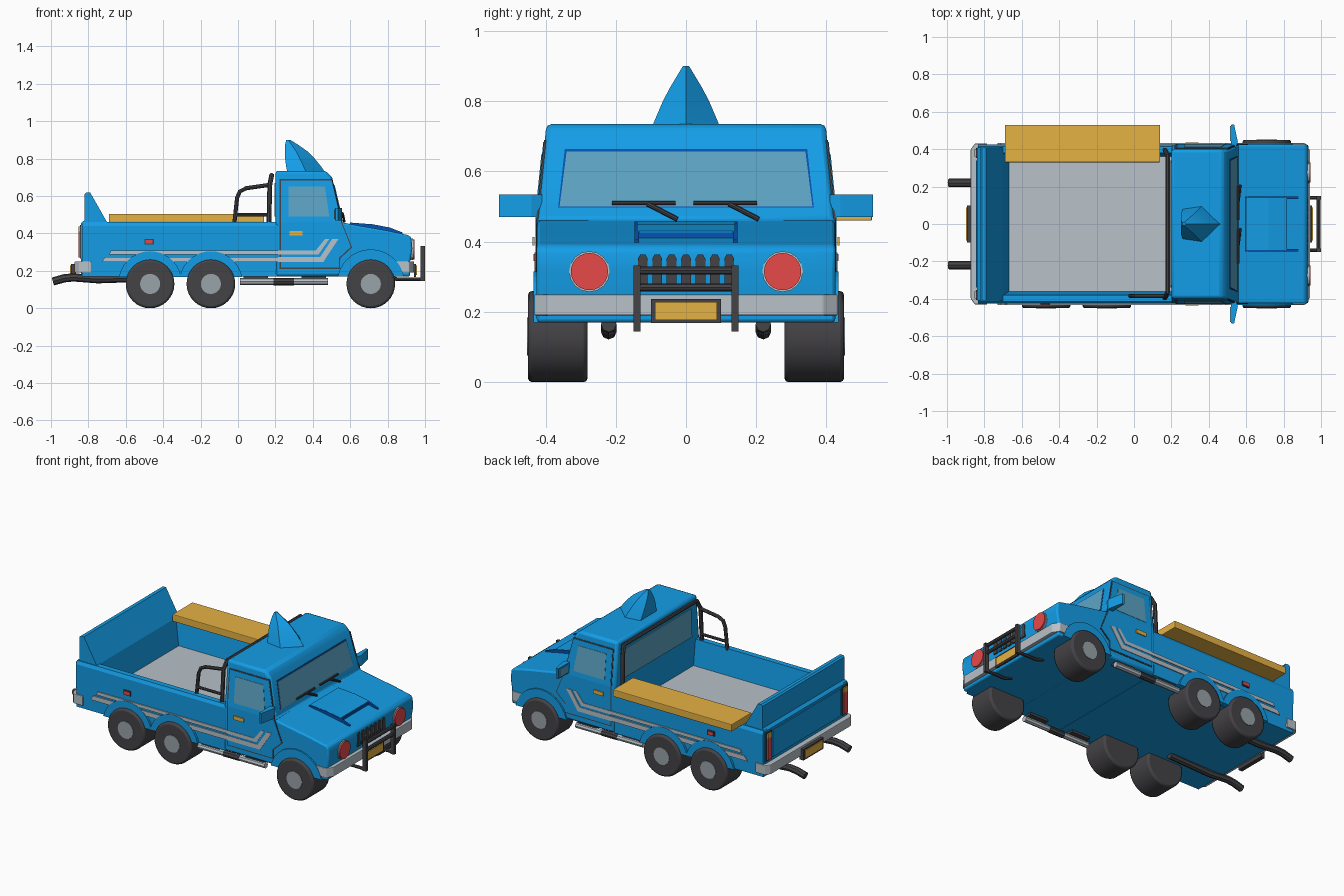
import bpy, bmesh, math
from mathutils import Vector, Matrix

if "Cube" in bpy.data.objects:
    bpy.data.objects.remove(bpy.data.objects["Cube"])


def material(name, r, g, b):
    lin = lambda c: ((c / 255 + 0.055) / 1.055) ** 2.4
    m = bpy.data.materials.new(name)
    m.diffuse_color = (lin(r), lin(g), lin(b), 1)
    m.use_nodes = True
    m.node_tree.nodes["Principled BSDF"].inputs["Base Color"].default_value = m.diffuse_color
    return m


BLUE = material("body_blue", 20, 161, 236)
NAVY = material("deep_blue", 5, 84, 180)
GRAY = material("light_gray", 184, 193, 200)
GOLD = material("gold", 230, 178, 68)
RED = material("lamp_red", 232, 74, 74)
DARK = material("rubber_dark", 68, 66, 70)
HUB = material("hub_gray", 152, 163, 168)
GLASS = material("glass", 92, 164, 196)


def finish(name, bm, mat, mirror=False, bevel=0, smooth=False):
    bmesh.ops.recalc_face_normals(bm, faces=bm.faces)
    me = bpy.data.meshes.new(name)
    bm.to_mesh(me)
    bm.free()
    me.materials.append(mat)
    ob = bpy.data.objects.new(name, me)
    bpy.context.collection.objects.link(ob)
    if smooth:
        bpy.context.view_layer.objects.active = ob
        ob.select_set(True)
        bpy.ops.object.shade_smooth_by_angle(angle=math.radians(35))
        ob.select_set(False)
    if bevel:
        b = ob.modifiers.new("bevel", 'BEVEL')
        b.width, b.segments, b.limit_method = bevel, 2, 'ANGLE'
    if mirror:
        m = ob.modifiers.new("mirror", 'MIRROR')
        m.use_axis = (False, True, False)
    return ob


def side_y(z):  # half width of the cab at a height
    return 0.425 - max(0, z - 0.46) * 0.1


def solid(pts, shift):
    bm = bmesh.new()
    f = bm.faces.new([bm.verts.new(p) for p in pts])
    r = bmesh.ops.extrude_face_region(bm, geom=[f])
    bmesh.ops.translate(bm, vec=shift, verts=[v for v in r["geom"] if isinstance(v, bmesh.types.BMVert)])
    return bm


def prism_y(name, pts, y0, y1, mat, taper=False, **kw):  # (x, z) outline along y
    bm = solid([(x, y0, z) for x, z in pts], (0, y1 - y0, 0))
    if taper:
        bmesh.ops.bisect_plane(bm, geom=bm.verts[:] + bm.edges[:] + bm.faces[:],
                               plane_co=(0, 0, 0.46), plane_no=(0, 0, 1))
        for v in bm.verts:
            v.co.y *= side_y(v.co.z) / 0.425
    return finish(name, bm, mat, **kw)


def prism_x(name, pts, x0, x1, mat, **kw):  # (y, z) outline along x
    return finish(name, solid([(x0, y, z) for y, z in pts], (x1 - x0, 0, 0)), mat, **kw)


def prism_z(name, pts, z0, z1, mat, **kw):  # (x, y) outline along z
    return finish(name, solid([(x, y, z0) for x, y in pts], (0, 0, z1 - z0)), mat, **kw)


def box(name, x0, x1, y0, y1, z0, z1, mat, **kw):
    return prism_z(name, [(x0, y0), (x1, y0), (x1, y1), (x0, y1)], z0, z1, mat, **kw)


def decal(name, pts, off, mat):  # thin plate on both flanks
    y = 0.425 + off
    return prism_y(name, pts, y - 0.006, y, mat, taper=True, mirror=True)


def disc(name, c, r, depth, axis, mat, n=32, **kw):
    bm = bmesh.new()
    bmesh.ops.create_cone(bm, cap_ends=True, segments=n, radius1=r, radius2=r, depth=depth,
                          matrix=Matrix.Translation(c) @ Matrix.Rotation(math.pi / 2, 4, axis))
    return finish(name, bm, mat, **kw)


def tube(name, path, r, mat, mirror=False):
    cu = bpy.data.curves.new(name, 'CURVE')
    cu.dimensions, cu.bevel_depth, cu.bevel_resolution, cu.use_fill_caps = '3D', r, 2, True
    sp = cu.splines.new('POLY')
    sp.points.add(len(path) - 1)
    for p, co in zip(sp.points, path):
        p.co = (*co, 1)
    tmp = bpy.data.objects.new(name + "_curve", cu)
    bpy.context.collection.objects.link(tmp)
    me = bpy.data.meshes.new_from_object(tmp.evaluated_get(bpy.context.evaluated_depsgraph_get()))
    bpy.data.objects.remove(tmp)
    bm = bmesh.new()
    bm.from_mesh(me)
    return finish(name, bm, mat, mirror=mirror, smooth=True)


# Cargo bed: U section, floor, tailgate with raised spoiler
prism_x("cargo_bed", [(-0.42, 0.17), (0.42, 0.17), (0.425, 0.44), (0.415, 0.46), (0.38, 0.46), (0.36, 0.295),
                      (-0.36, 0.295), (-0.38, 0.46), (-0.415, 0.46), (-0.425, 0.44)], -0.835, 0.21, BLUE)
box("bed_floor", -0.68, 0.2, -0.362, 0.362, 0.29, 0.30, GRAY)
prism_y("tailgate", [(-0.84, 0.18), (-0.84, 0.455), (-0.822, 0.47), (-0.822, 0.61), (-0.812, 0.618), (-0.79, 0.618),
                     (-0.70, 0.46), (-0.665, 0.29)], -0.41, 0.41, BLUE)
box("tailgate_panel", -0.846, -0.836, -0.34, 0.34, 0.27, 0.44, BLUE)
box("bench", -0.69, 0.14, 0.33, 0.53, 0.46, 0.505, GOLD, bevel=0.004)

# Cab and hood
prism_y("cab", [(0.2, 0.17), (0.2, 0.735), (0.47, 0.735), (0.503, 0.70), (0.56, 0.46), (0.56, 0.17)],
        -0.425, 0.425, BLUE, taper=True, bevel=0.015, smooth=True)
prism_y("hood", [(0.54, 0.17), (0.54, 0.463), (0.60, 0.45), (0.80, 0.415), (0.915, 0.39), (0.927, 0.375),
                 (0.932, 0.32), (0.92, 0.25), (0.92, 0.17)], -0.425, 0.425, BLUE, bevel=0.01, smooth=True)
prism_y("scoop_sides", [(0.59, 0.44), (0.60, 0.457), (0.72, 0.448), (0.815, 0.43), (0.88, 0.405), (0.88, 0.39)],
        0.134, 0.146, NAVY, mirror=True)
prism_y("scoop_top", [(0.59, 0.44), (0.60, 0.458), (0.72, 0.449), (0.815, 0.431), (0.815, 0.40)], -0.14, 0.14, BLUE)
box("scoop_opening", 0.81, 0.818, -0.134, 0.134, 0.405, 0.427, NAVY)

# Roof fin: stacked pentagon rings
bm = bmesh.new()
rings = []
for z, xb, xf, w in [(0.72, 0.265, 0.47, 0.1), (0.76, 0.257, 0.443, 0.083), (0.80, 0.252, 0.41, 0.066),
                     (0.84, 0.25, 0.37, 0.045), (0.875, 0.252, 0.32, 0.024), (0.9, 0.258, 0.28, 0.009)]:
    xm = xb + (xf - xb) * 0.5
    rings.append([bm.verts.new((x, y, z)) for x, y in [(xb, 0.85 * w), (xm, w), (xf, 0), (xm, -w), (xb, -0.85 * w)]])
for a, b in zip(rings, rings[1:]):
    for i in range(5):
        bm.faces.new((a[i], a[i - 1], b[i - 1], b[i]))
bm.faces.new(rings[-1])
finish("roof_fin", bm, BLUE, smooth=True)


# Windows
def windscreen(name, hw0, hw1, z0, z1, off, mat):
    wx = lambda z: 0.56 - (z - 0.46) * 0.2375 + off
    return finish(name, solid([(wx(z0), -hw0, z0), (wx(z0), hw0, z0), (wx(z1), hw1, z1), (wx(z1), -hw1, z1)],
                              (-0.006, 0, 0)), mat)


windscreen("windscreen_frame", 0.364, 0.345, 0.498, 0.664, 0.002, NAVY)
windscreen("windscreen", 0.36, 0.34, 0.50, 0.657, 0.004, GLASS)
prism_x("rear_window", [(-0.34, 0.49), (0.34, 0.49), (0.33, 0.67), (-0.33, 0.67)], 0.194, 0.203, GLASS)
door = [(0.222, 0.69), (0.222, 0.21), (0.545, 0.21), (0.545, 0.265), (0.61, 0.325), (0.556, 0.46), (0.503, 0.69)]
decal("door_gap", door, 0.002, DARK)
decal("door", [(0.42 + (x - 0.42) * 0.965, 0.45 + (z - 0.45) * 0.972) for x, z in door], 0.004, BLUE)
win = [(0.27, 0.49), (0.27, 0.65), (0.465, 0.65), (0.488, 0.49)]
decal("side_window", win, 0.006, GLASS)
decal("door_handle", [(0.275, 0.39), (0.345, 0.39), (0.345, 0.414), (0.275, 0.414)], 0.012, GOLD)

# Flank stripes and marker lamps
decal("upper_stripe", [(-0.69, 0.287), (0.43, 0.287), (0.488, 0.37), (0.465, 0.37), (0.415, 0.308), (-0.68, 0.308)],
      0.007, GRAY)
decal("lower_stripe", [(-0.73, 0.246), (0.455, 0.246), (0.537, 0.37), (0.503, 0.37), (0.44, 0.275), (-0.71, 0.275)],
      0.007, GRAY)
decal("marker_frame", [(-0.50, 0.34), (-0.45, 0.34), (-0.45, 0.37), (-0.50, 0.37)], 0.006, DARK)
decal("marker_lamp", [(-0.494, 0.345), (-0.456, 0.345), (-0.456, 0.365), (-0.494, 0.365)], 0.009, RED)

# Wheels with arches
for i, (x, r) in enumerate([(-0.47, 0.17), (-0.145, 0.17), (0.71, 0.18)]):
    arch = [(x + r * math.cos(t * math.pi / 16), 0.135 + r * math.sin(t * math.pi / 16)) for t in range(1, 16)]
    prism_y(f"wheel_arch_{i}", [(x + r, 0.17)] + arch + [(x - r, 0.17)], 0.40, 0.434, BLUE, mirror=True)
    disc(f"tyre_{i}", (x, 0.365, 0.13), 0.13, 0.17, 'X', DARK, bevel=0.012, smooth=True, mirror=True)
    disc(f"hub_{i}", (x, 0.449, 0.13), 0.054, 0.008, 'X', HUB, n=20, mirror=True)

# Bumpers
prism_z("front_bumper", [(0.84, -0.432), (0.915, -0.432), (0.942, -0.39), (0.942, 0.39), (0.915, 0.432),
                         (0.84, 0.432)], 0.19, 0.25, GRAY, bevel=0.004)
prism_z("rear_bumper", [(-0.785, -0.43), (-0.85, -0.43), (-0.873, -0.40), (-0.873, 0.40), (-0.85, 0.43),
                        (-0.785, 0.43)], 0.19, 0.25, GRAY, bevel=0.004)

# Lamps and grille
disc("headlamp_ring", (0.922, 0.275, 0.315), 0.058, 0.025, 'Y', GRAY, n=16, mirror=True)
disc("headlamp", (0.928, 0.275, 0.315), 0.053, 0.03, 'Y', RED, n=24, mirror=True)
for i in range(7):
    y = (i - 3) * 0.041
    prism_x(f"grille_slot_{i}", [(y - 0.014, 0.28), (y + 0.014, 0.28), (y + 0.014, 0.352), (y + 0.007, 0.364),
                                 (y - 0.007, 0.364), (y - 0.014, 0.352)], 0.926, 0.934, DARK)
box("tail_lamp_frame", -0.846, -0.83, 0.352, 0.405, 0.265, 0.445, DARK, mirror=True)
box("tail_lamp", -0.854, -0.84, 0.36, 0.398, 0.272, 0.41, RED, mirror=True)
box("tail_indicator", -0.854, -0.84, 0.36, 0.398, 0.41, 0.438, GOLD, mirror=True)

# Bull bar and number plates
box("bull_bar_post", 0.975, 1.0, 0.13, 0.15, 0.145, 0.333, DARK, mirror=True)
tube("bull_bar_strut", [(0.80, 0.14, 0.172), (0.85, 0.14, 0.155), (0.985, 0.14, 0.155)], 0.01, DARK, mirror=True)
for z in (0.27, 0.318):
    tube("bull_bar_rail", [(0.986, -0.14, z), (0.986, 0.14, z)], 0.011, DARK)
box("front_plate_holder", 0.94, 0.952, -0.1, 0.1, 0.168, 0.237, DARK)
box("front_plate", 0.95, 0.957, -0.088, 0.088, 0.177, 0.228, GOLD)
box("rear_plate_holder", -0.892, -0.865, -0.1, 0.1, 0.168, 0.237, DARK)
box("rear_plate", -0.897, -0.89, -0.088, 0.088, 0.177, 0.228, GOLD)

# Mirrors and wipers
prism_z("mirror", [(0.518, 0.41), (0.545, 0.41), (0.555, 0.44), (0.535, 0.533), (0.52, 0.533)], 0.47, 0.535, BLUE,
        mirror=True)
box("mirror_glass", 0.514, 0.521, 0.445, 0.525, 0.477, 0.528, GLASS, mirror=True)
for y in (-0.21, 0.022):
    tube("wiper_blade", [(0.557, y, 0.51), (0.557, y + 0.18, 0.51)], 0.006, DARK)
    tube("wiper_arm", [(0.559, y + 0.1, 0.508), (0.568, y + 0.185, 0.464)], 0.007, DARK)

# Roll bar: hoop behind the cab, brace on one side
tube("roll_hoop", [(0.165, -0.395, 0.44), (0.17, -0.388, 0.66), (0.18, -0.365, 0.712), (0.18, 0.365, 0.712),
                   (0.17, 0.388, 0.66), (0.165, 0.395, 0.44)], 0.013, DARK)
tube("roll_brace", [(-0.02, -0.385, 0.45), (-0.005, -0.385, 0.59), (0.01, -0.385, 0.625), (0.045, -0.385, 0.642),
                    (0.17, -0.385, 0.66)], 0.011, DARK)
tube("roll_cross_bar", [(-0.015, -0.385, 0.5), (0.165, -0.385, 0.5)], 0.009, DARK)

# Side steps and exhausts
tube("side_step", [(0.01, 0.405, 0.143), (0.48, 0.405, 0.143)], 0.018, GRAY, mirror=True)
tube("step_grip", [(0.19, 0.405, 0.143), (0.30, 0.405, 0.143)], 0.020, DARK, mirror=True)
for x in (0.03, 0.34):
    box("step_bracket", x, x + 0.13, 0.36, 0.41, 0.155, 0.175, DARK, mirror=True)
tube("exhaust", [(-0.45, 0.22, 0.165), (-0.75, 0.22, 0.155), (-0.88, 0.22, 0.165), (-0.93, 0.22, 0.16),
                 (-0.99, 0.22, 0.143)], 0.022, DARK, mirror=True)
